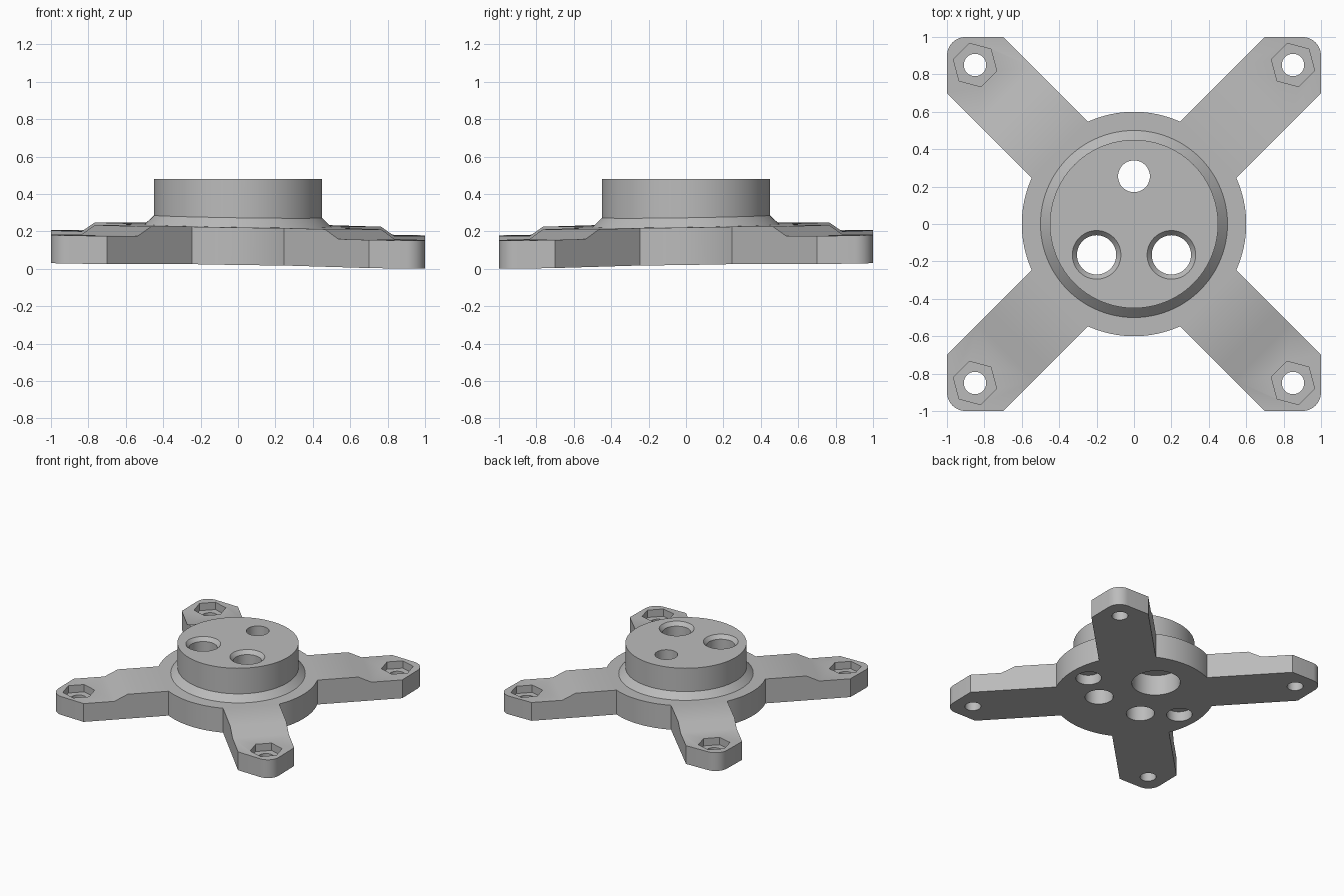
import bpy, bmesh
from math import cos, sin, pi, radians, asin, sqrt
from mathutils import Matrix, Vector

cube = bpy.data.objects.get("Cube")
if cube:
    bpy.data.objects.remove(cube, do_unlink=True)

grey = bpy.data.materials.new("plain_grey")
grey.use_nodes = True
colour = (0.5, 0.5, 0.5, 1)
grey.diffuse_color = colour
grey.node_tree.nodes["Principled BSDF"].inputs["Base Color"].default_value = colour


def new_object(name, bm):
    bmesh.ops.recalc_face_normals(bm, faces=bm.faces)
    mesh = bpy.data.meshes.new(name)
    bm.to_mesh(mesh)
    bm.free()
    mesh.materials.append(grey)
    obj = bpy.data.objects.new(name, mesh)
    bpy.context.collection.objects.link(obj)
    return obj


def prism(name, points, direction):
    """Extrude a closed outline of 3D points along a direction."""
    bm = bmesh.new()
    face = bm.faces.new([bm.verts.new(p) for p in points])
    side = bmesh.ops.extrude_face_region(bm, geom=[face])["geom"]
    verts = [v for v in side if isinstance(v, bmesh.types.BMVert)]
    bmesh.ops.translate(bm, vec=direction, verts=verts)
    return new_object(name, bm)


def lathe(name, x, y, z0, z1, r0, r1=None, sides=48, turn=0):
    """Cylinder, cone or hexagon standing between two heights."""
    bm = bmesh.new()
    place = Matrix.Translation((x, y, (z0 + z1) / 2)) @ Matrix.Rotation(turn, 4, "Z")
    bmesh.ops.create_cone(bm, cap_ends=True, segments=sides, radius1=r0,
                          radius2=r0 if r1 is None else r1, depth=z1 - z0, matrix=place)
    return new_object(name, bm)


def combine(target, tool, operation="DIFFERENCE"):
    tool.hide_render = True
    mod = target.modifiers.new("combine", "BOOLEAN")
    mod.operation = operation
    mod.solver = "EXACT"
    mod.object = tool
    bpy.context.view_layer.objects.active = target
    bpy.ops.object.modifier_apply(modifier=mod.name)
    bpy.data.objects.remove(tool, do_unlink=True)


DISC, HALF, THICK, TIP, ROUND = 0.6, 0.212, 0.2, 0.15, 0.1

# Plan outline: a disc with four diagonal arms ending in rounded square corners
outline = []
spread = asin(HALF / DISC)
for k in range(4):
    spin = Matrix.Rotation(k * pi / 2, 3, "Z")
    quarter = [Vector((1, 1 - HALF * sqrt(2), 0))]
    for i in range(9):
        a = i / 8 * pi / 2
        quarter.append(Vector((1 - ROUND + ROUND * cos(a), 1 - ROUND + ROUND * sin(a), 0)))
    quarter.append(Vector((1 - HALF * sqrt(2), 1, 0)))
    start, end = pi / 4 + spread, 3 * pi / 4 - spread
    for i in range(17):
        a = start + (end - start) * i / 16
        quarter.append(Vector((DISC * cos(a), DISC * sin(a), 0)))
    outline += [spin @ p for p in quarter]
body = prism("mounting_bracket", outline, (0, 0, THICK))

# Lowered arm tips with nut pockets and screw holes
step = [(0.87, THICK), (0.97, TIP), (1.6, TIP), (1.6, 0.4), (0.87, 0.4)]
for k in range(4):
    spin = Matrix.Rotation(pi / 4 + k * pi / 2, 3, "Z")
    combine(body, prism("tip_cutter", [spin @ Vector((u, -0.4, z)) for u, z in step],
                        spin @ Vector((0, 0.8, 0))))
for x in (-0.85, 0.85):
    for y in (-0.85, 0.85):
        combine(body, lathe("nut_cutter", x, y, 0.09, 0.3, 0.12, sides=6, turn=radians(15)))
        combine(body, lathe("screw_cutter", x, y, -0.1, 0.3, 0.06, sides=32))

# Sloped collar around the tower
combine(body, lathe("collar", 0, 0, 0.15, 0.25, 0.55, 0.45, sides=96), "UNION")

# Blind round pockets in the underside
for x in (-0.44, 0.44):
    combine(body, lathe("pocket_cutter", x, 0, -0.1, 0.08, 0.095))

# The plate leans slightly along one diagonal
for v in body.data.vertices:
    v.co.z += 0.0295 + 0.015 * (v.co.y - v.co.x)

# Level tower
combine(body, lathe("tower", 0, 0, 0.13, 0.48, 0.45, sides=96), "UNION")

# Two countersunk bores and one bore with a wide recess below
for x in (-0.2, 0.2):
    combine(body, lathe("bore_cutter", x, -0.165, -0.1, 0.6, 0.105))
    combine(body, lathe("countersink_cutter", x, -0.165, 0.45, 0.51, 0.105, 0.155))
combine(body, lathe("recess_cutter", 0, 0.255, -0.1, 0.2, 0.18))
combine(body, lathe("rear_bore_cutter", 0, 0.255, 0.1, 0.6, 0.085))

# Smooth curved walls, keep the edges crisp
bpy.ops.object.select_all(action="DESELECT")
body.select_set(True)
bpy.context.view_layer.objects.active = body
bpy.ops.object.shade_smooth_by_angle(angle=radians(30))
